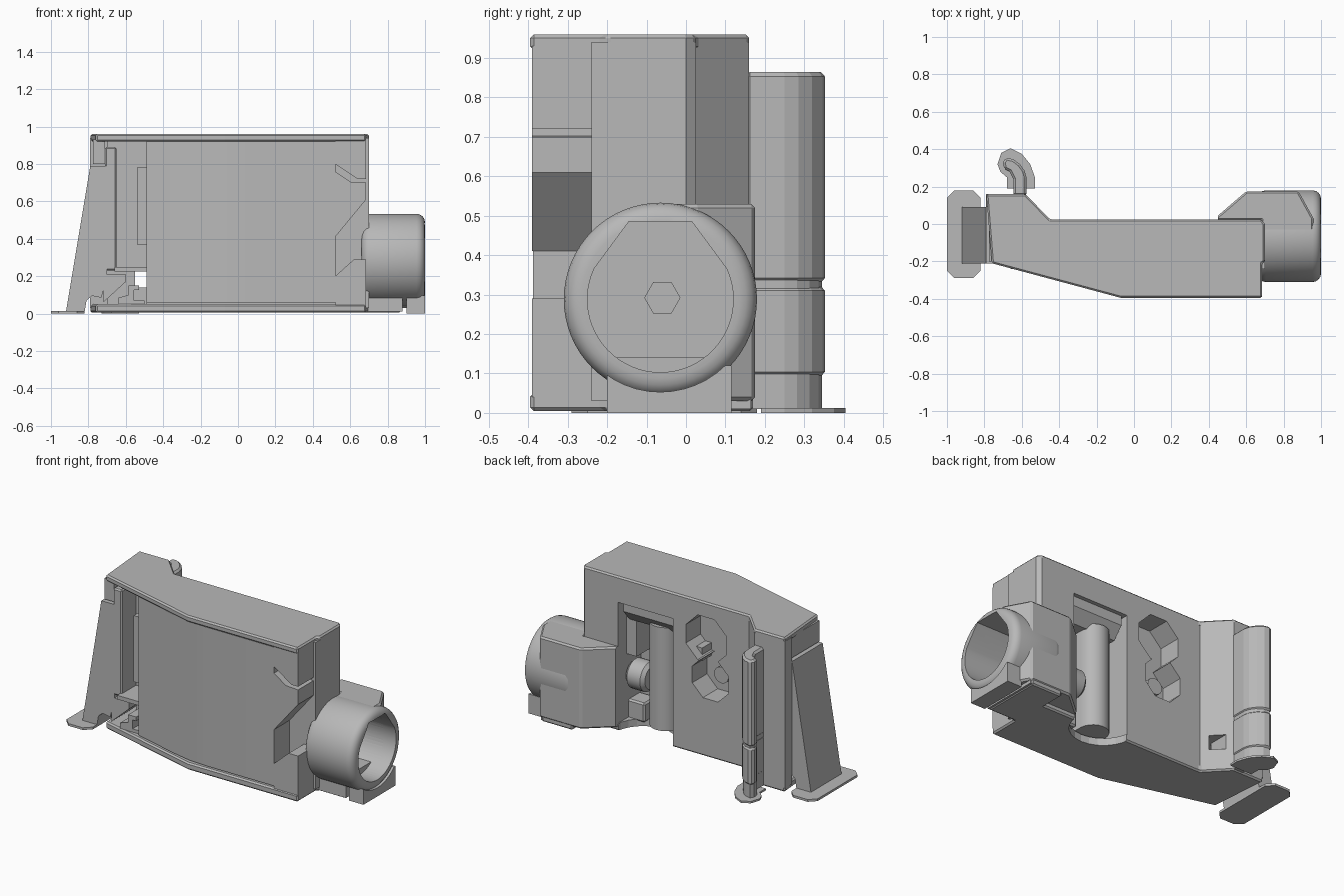
import bpy, bmesh, math

if "Cube" in bpy.data.objects:
    bpy.data.objects.remove(bpy.data.objects["Cube"], do_unlink=True)

GREY = (0.48, 0.48, 0.48, 1)
mat = bpy.data.materials.new("plain_grey")
mat.use_nodes = True
mat.diffuse_color = GREY
mat.node_tree.nodes["Principled BSDF"].inputs["Base Color"].default_value = GREY


def bake(ob):
    """Turn an object's modifiers into plain mesh."""
    deps = bpy.context.evaluated_depsgraph_get()
    mesh = bpy.data.meshes.new_from_object(ob.evaluated_get(deps))
    ob.modifiers.clear()
    ob.data = mesh


def prism(name, axis, pts, lo, hi, bevel=0, segments=1, smooth=False):
    """Extrude a 2D outline along an axis from lo to hi."""
    place = {"x": lambda a, b, c: (c, a, b),
             "y": lambda a, b, c: (a, c, b),
             "z": lambda a, b, c: (a, b, c)}[axis]
    bm = bmesh.new()
    ends = [[bm.verts.new(place(a, b, c)) for a, b in pts] for c in (lo, hi)]
    for ring in ends:
        bm.faces.new(ring)
    n = len(pts)
    for i in range(n):
        j = (i + 1) % n
        bm.faces.new((ends[0][i], ends[0][j], ends[1][j], ends[1][i]))
    bmesh.ops.recalc_face_normals(bm, faces=bm.faces)
    mesh = bpy.data.meshes.new(name)
    bm.to_mesh(mesh)
    bm.free()
    mesh.materials.append(mat)
    ob = bpy.data.objects.new(name, mesh)
    bpy.context.scene.collection.objects.link(ob)
    if bevel:
        mod = ob.modifiers.new("bevel", "BEVEL")
        mod.width, mod.segments = bevel, segments
        mod.limit_method, mod.angle_limit = "ANGLE", math.radians(40)
        bake(ob)
    if smooth:
        soften(ob)
    return ob


def soften(ob):
    bpy.ops.object.select_all(action="DESELECT")
    bpy.context.view_layer.objects.active = ob
    ob.select_set(True)
    bpy.ops.object.shade_smooth_by_angle(angle=math.radians(32))
    bake(ob)


def box(name, x, y, z, bevel=0):
    return prism(name, "z", [(x[0], y[0]), (x[1], y[0]), (x[1], y[1]), (x[0], y[1])], *z, bevel)


def cut(ob, *cutters):
    for c in cutters:
        mod = ob.modifiers.new("cut", "BOOLEAN")
        mod.operation, mod.solver, mod.object = "DIFFERENCE", "EXACT", c
    bake(ob)
    for c in cutters:
        bpy.data.objects.remove(c, do_unlink=True)


def arc(cx, cy, r, start, end, n):
    return [(cx + r * math.cos(math.radians(start + (end - start) * i / n)),
             cy + r * math.sin(math.radians(start + (end - start) * i / n))) for i in range(n + 1)]


def ngon(cx, cy, r, n, turn=0):
    return arc(cx, cy, r, turn, turn + 360, n)[:-1]


# Main body with rear pockets
core = prism("body_core", "z", [
    (-.79, .16), (-.58, .16), (-.45, .025), (.68, .025), (.70, 0), (.70, -.20), (.60, -.24),
    (-.49, -.24), (-.49, -.07), (-.70, -.07), (-.70, .09), (-.79, .09)], .03, .94)


def slot_cutter():
    return box("slot_cutter", (.07, .45), (-.20, .30), (-.05, .80))


cut(core, slot_cutter(),
    prism("upper_pocket_cutter", "y", ngon(-.155, .73, .15, 8, 22.5), -.12, .1),
    prism("lower_pocket_cutter", "y", ngon(-.185, .49, .135, 8, 22.5), -.12, .1),
    box("left_gap_cutter", (-.71, -.49), (-.1, 0), (.05, .23)),
    box("window_cutter", (-.55, -.485), (-.1, .2), (.14, .23)))

# Top and bottom plates
outline = [(-.79, .16), (-.58, .16), (-.45, .025), (.68, .025), (.70, 0), (.70, -.20),
           (.685, -.21), (.685, -.395), (-.07, -.395), (-.76, -.21)]
prism("top_plate", "z", outline, .92, .96, .012)
bottom = prism("bottom_plate", "z", outline, .005, .05, .012)
cut(bottom, prism("notch_cutter", "z", arc(.26, .05, .19, 180, 360, 12), -.1, .2))
box("bottom_extension", (.66, .87), (-.20, .17), (.005, .06), .008)

# Front cover, gently rounded at its bend
prism("front_panel", "z", [
    (-.49, -.23), (.52, -.23), (.52, -.388), (.05, -.388), (-.07, -.38), (-.2, -.352),
    (-.49, -.272)], .06, .92, smooth=True)
box("panel_tab", (-.54, -.48), (-.25, -.2), (.37, .78))

# Right-hand corner blocks and the sloped catch between them
prism("upper_corner_block", "y", [(.52, .93), (.685, .93), (.685, .72), (.64, .72), (.52, .80)],
      -.39, -.19)
prism("lower_corner_block", "y", [(.52, .04), (.685, .04), (.685, .29), (.62, .29), (.52, .20)],
      -.39, -.19)
prism("corner_catch", "y", [(.52, .41), (.52, .76), (.60, .705), (.685, .70), (.685, .61)],
      -.39, -.235)
box("corner_wall", (.5, .70), (-.24, -.19), (.03, .94))

# Left frame around the opening
box("left_top_block", (-.775, -.71), (-.20, .1), (.80, .93))
box("left_frame", (-.71, -.65), (-.21, -.06), (.23, .89), .008)
box("left_sill", (-.66, -.49), (-.24, -.06), (.225, .25))
prism("sill_wedge", "y", [(-.72, .21), (-.60, .21), (-.60, .17), (-.72, .06)], -.21, -.02)
prism("latch_hook", "y", [(-.64, .05), (-.64, .085), (-.585, .10), (-.585, .15), (-.53, .15),
                          (-.53, .125), (-.555, .125), (-.555, .07), (-.5, .07), (-.5, .05)], -.24, -.10)

# Sloped side support and its foot
prism("side_support", "y", [(-.92, .01), (-.82, .01), (-.81, .07), (-.78, .095), (-.73, .085),
                            (-.70, .20), (-.70, .79), (-.79, .79)], -.21, .09)
prism("support_foot", "z", [(-1, -.25), (-.96, -.29), (-.86, -.29), (-.82, -.25), (-.82, .14),
                            (-.86, .18), (-.96, .18), (-1, .14)], 0, .014)

# Curved rear hinge strip in two lengths, with foot
hook = [(-.575, .15), (-.575, .25), (-.585, .285), (-.61, .32), (-.645, .346), (-.685, .355),
        (-.70, .33), (-.695, .295), (-.665, .28), (-.645, .24), (-.645, .15)]
prism("hinge_upper", "z", hook, .33, .865, .012)
prism("hinge_lower", "z", hook, .092, .322, .012)
prism("hinge_core", "z", [(x * .9 - .063, y * .9 + .025) for x, y in hook], .01, .34)
prism("hinge_foot", "z", [(-.53, .19), (-.53, .25), (-.555, .32), (-.60, .375), (-.66, .405),
                          (-.71, .38), (-.73, .32), (-.715, .28), (-.68, .25), (-.68, .19)], 0, .012)

# Rear housing of the tube
housing = prism("tube_housing", "z", [(.42, .02), (.60, .175), (.88, .175), (.96, .03), (.96, -.065),
                                      (.68, -.065), (.68, .02)], .03, .53, .01)
# Tube with shaped bore
CY, CZ, R = -.065, .288, .245
tube = prism("tube", "x", ngon(CY, CZ, R, 64), .66, 1.0, .045, 4)


def bore(name):
    shape = arc(CY, CZ, .185, 155, 385, 40) + [(.015, .485), (-.145, .485)]
    return prism(name, "x", shape, .74, 1.1)


cut(tube, bore("tube_bore_cutter"))
cut(housing, bore("housing_bore_cutter"), slot_cutter())
soften(tube)
box("tube_cradle", (.68, .88), (-.20, .165), (.01, .14))
foot = box("tube_foot", (.90, 1.0), (-.20, .115), (0, .12))
cut(foot, prism("foot_cutter", "x", ngon(CY, CZ, R - .01, 48), .8, 1.1))
prism("hex_stud", "x", ngon(CY + .005, .292, .046, 6), .72, .75)

# Parts inside the rear slot
prism("slot_bar", "z", arc(.21, -.10, .09, 0, 180, 10) + [(.12, -.2), (.30, -.2)], .06, .70, smooth=True)
prism("slot_header", "x", [(-.2, .80), (.0, .80), (.0, .74), (-.06, .67), (-.2, .67)], .09, .43)
box("slot_side_rail", (.38, .46), (-.2, -.06), (.45, .80))
box("slot_lower_block", (.34, .46), (-.2, -.08), (.04, .16), .01)
prism("slot_roller", "x", ngon(-.11, .32, .09, 24), .31, .44, .02, smooth=True)
prism("pocket_pin", "y", ngon(-.20, .49, .05, 16), -.13, -.06, smooth=True)
box("pocket_step", (-.09, -.02), (-.13, -.03), (.56, .64))
